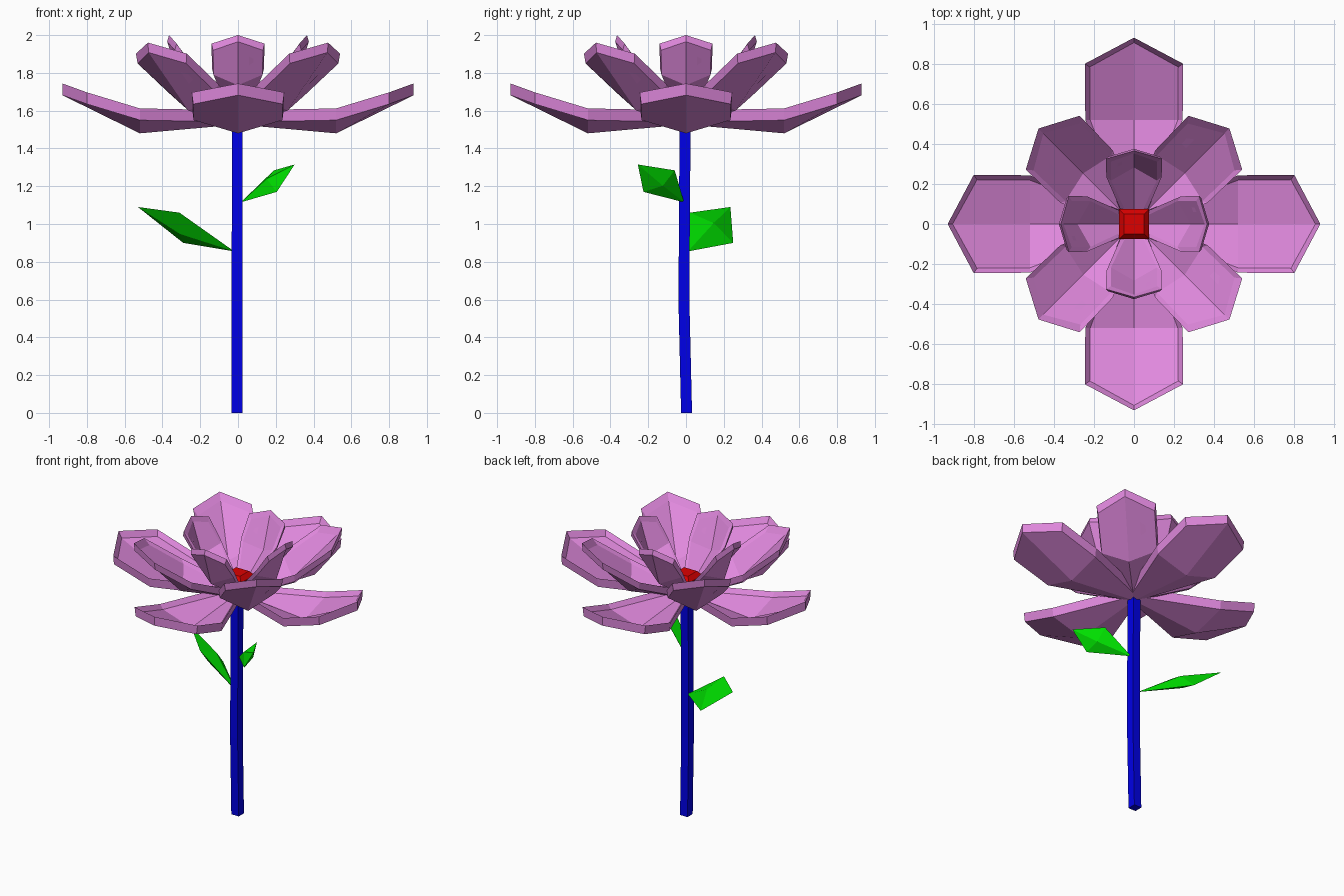
import bpy, bmesh, math
from mathutils import Vector, Matrix

if "Cube" in bpy.data.objects:
    bpy.data.objects.remove(bpy.data.objects["Cube"])


def material(name, rgb):
    m = bpy.data.materials.new(name)
    m.diffuse_color = (*rgb, 1)
    m.use_nodes = True
    m.node_tree.nodes["Principled BSDF"].inputs["Base Color"].default_value = m.diffuse_color
    return m


PINK = material("orchid_pink", (0.75, 0.25, 0.73))
BLUE = material("stem_blue", (0.0, 0.0, 0.8))
GREEN = material("leaf_green", (0.0, 0.78, 0.0))
RED = material("center_red", (0.72, 0.0, 0.0))


def mesh_object(name, verts, faces, mat):
    """Closed mesh with outward normals."""
    me = bpy.data.meshes.new(name)
    me.from_pydata([tuple(v) for v in verts], [], faces)
    me.materials.append(mat)
    bm = bmesh.new()
    bm.from_mesh(me)
    bmesh.ops.recalc_face_normals(bm, faces=bm.faces)
    bm.to_mesh(me)
    bm.free()
    ob = bpy.data.objects.new(name, me)
    bpy.context.collection.objects.link(ob)
    return ob


def petal(name, rows, rise, floor, backs, angle):
    """Cupped petal; each row = centre radius, centre z, edge radius, half width, edge z.
    Three layers: outer skin, raised lip, and an inner floor sunk inside the lip."""
    rot = Matrix.Rotation(angle, 3, 'Z')
    tip_in = [b + (a - b) * 0.06 for a, b in zip(rows[1], rows[2])]
    inner = [rows[0], rows[1], tip_in]
    layers = [(rows, 0, 0.008, (0, 0, 0)),
              (rows, rise, 0, (0, 0, backs[0])),
              (inner, floor, 0.024, (0, backs[1], backs[1]))]
    verts, faces = [], []
    for layer, up, narrow, back in layers:
        for (rc, zc, re, hw, ze), b in zip(layer, back):
            w = hw - narrow
            verts += [rot @ Vector(p) for p in ((re - b, -w, ze + up), (rc - b, 0, zc + up),
                                                (re - b, w, ze + up))]
    n = 9
    for i in range(2):
        for j in range(2):
            a = i * 3 + j
            q = (a, a + 3, a + 4, a + 1)
            faces += [q[::-1], tuple(v + 2 * n for v in q)]
    # Outer wall and inner wall of the lip
    loop = [0, 3, 6, 7, 8, 5, 2, 1]
    for k in (0, n):
        for a, b in zip(loop, loop[1:] + loop[:1]):
            faces.append((a + k, b + k, b + n + k, a + n + k))
    mesh_object(name, verts, faces, PINK)


def loft(name, rings, sides, mat, turn=0.0):
    """Prism skin through rings of (centre x, centre y, z, radius)."""
    verts, faces = [], []
    for x, y, z, r in rings:
        for k in range(sides):
            a = turn + k * math.tau / sides
            verts.append((x + r * math.cos(a), y + r * math.sin(a), z))
    for i in range(len(rings) - 1):
        for k in range(sides):
            n = (k + 1) % sides
            faces.append((i * sides + k, i * sides + n, (i + 1) * sides + n, (i + 1) * sides + k))
    faces.append(tuple(reversed(range(sides))))
    faces.append(tuple(range((len(rings) - 1) * sides, len(rings) * sides)))
    return mesh_object(name, verts, faces, mat)


def leaf(name, base, wing_a, tip, wing_b, thick):
    """Diamond leaf with a raised middle on both faces."""
    b, a, t, w = map(Vector, (base, wing_a, tip, wing_b))
    n = (t - b).cross(w - a).normalized() * thick
    mid = (a + w + b + t) / 4
    verts = [b, a, t, w, mid + n, mid - n]
    faces = [f for k in range(4) for f in ((k, (k + 1) % 4, 4), ((k + 1) % 4, k, 5))]
    mesh_object(name, verts, faces, GREEN)


# Three tiers of four petals: start angle, lip rise, floor rise, lip/floor setback, rows
tiers = {
    "outer_petal": (0, 0.062, 0.03, (0, 0), [(0.02, 1.525, 0.02, 0.05, 1.54),
                                             (0.52, 1.48, 0.52, 0.243, 1.55),
                                             (0.93, 1.682, 0.80, 0.245, 1.635)]),
    "middle_petal": (45, 0.052, 0.022, (-0.004, 0.012), [(0.02, 1.53, 0.02, 0.05, 1.545),
                                                         (0.37, 1.60, 0.335, 0.185, 1.69),
                                                         (0.67, 1.908, 0.57, 0.19, 1.85)]),
    "inner_petal": (0, 0.035, 0.015, (0.01, 0.018), [(0.02, 1.55, 0.02, 0.045, 1.565),
                                                     (0.30, 1.735, 0.235, 0.138, 1.79),
                                                     (0.375, 1.965, 0.335, 0.14, 1.92)]),
}
for name, (start, rise, floor, backs, rows) in tiers.items():
    for q in range(4):
        petal(f"{name}_{q + 1}", rows, rise, floor, backs, math.radians(start + 90 * q))

# Slightly bent square stem
R2 = math.sqrt(2)
loft("stem", [(-0.005, 0.003, 0.0, 0.029 * R2), (-0.005, -0.01, 0.55, 0.029 * R2),
              (-0.004, -0.009, 1.0, 0.029 * R2), (-0.004, -0.004, 1.56, 0.029 * R2)],
     4, BLUE, math.pi / 4)

# Square flower centre with a chamfered top
loft("flower_center", [(0, 0, 1.58, 0.05 * R2), (0, 0, 1.61, 0.075 * R2),
                       (0, 0, 1.675, 0.075 * R2), (0, 0, 1.705, 0.05 * R2)], 4, RED, math.pi / 4)

# Two leaves on the stem
leaf("large_leaf", (-0.02, 0.01, 0.855), (-0.31, 0.02, 1.06),
     (-0.53, 0.235, 1.09), (-0.29, 0.25, 0.90), 0.04)
leaf("small_leaf", (0.015, -0.01, 1.115), (0.19, -0.06, 1.284),
     (0.30, -0.255, 1.315), (0.205, -0.225, 1.17), 0.035)
